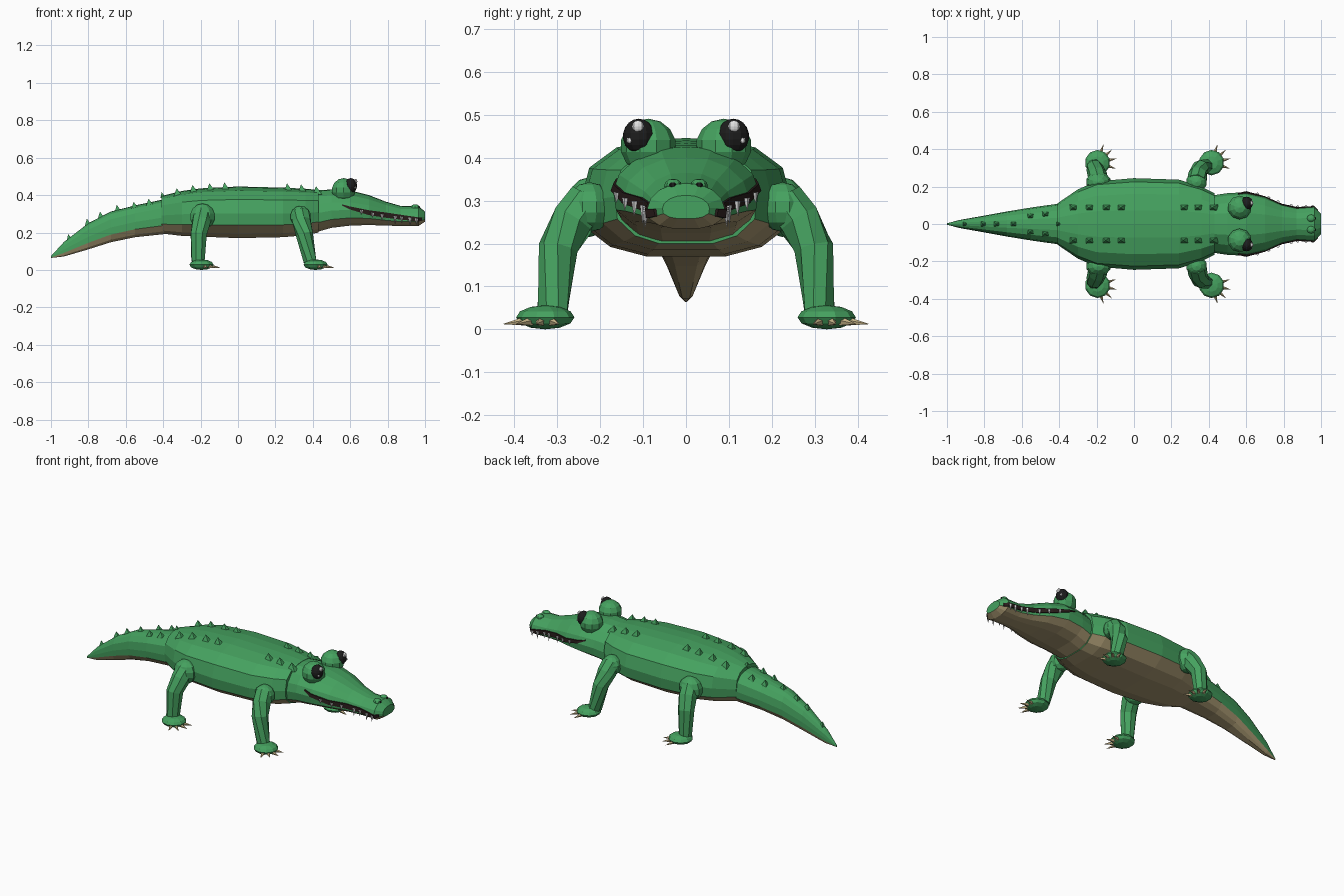
import bpy, bmesh, math
from mathutils import Vector, Matrix

if "Cube" in bpy.data.objects:
    bpy.data.objects.remove(bpy.data.objects["Cube"])


def material(name, rgb):
    m = bpy.data.materials.new(name)
    m.diffuse_color = (*rgb, 1)
    m.use_nodes = True
    m.node_tree.nodes["Principled BSDF"].inputs["Base Color"].default_value = m.diffuse_color
    return m


GREEN = material("green skin", (0.06, 0.36, 0.115))
TAN = material("tan belly", (0.40, 0.32, 0.17))
CLAW = material("claw", (0.62, 0.50, 0.27))
BLACK = material("black eye", (0.012, 0.012, 0.012))
WHITE = material("white", (0.75, 0.75, 0.75))
MOUTH = material("dark mouth", (0.022, 0.012, 0.011))


def finish(name, bm, *mats):
    bmesh.ops.recalc_face_normals(bm, faces=bm.faces)
    me = bpy.data.meshes.new(name)
    bm.to_mesh(me)
    bm.free()
    for m in mats:
        me.materials.append(m)
    ob = bpy.data.objects.new(name, me)
    bpy.context.collection.objects.link(ob)
    return ob


def skin(bm, loops):
    """Bridge vertex loops; returns the faces of each band position."""
    n = len(loops[0])
    out = []
    for a, b in zip(loops, loops[1:]):
        for j in range(n):
            k = (j + 1) % n
            out.append((j, bm.faces.new((a[j], a[k], b[k], b[j]))))
    bm.faces.new(loops[0])
    bm.faces.new(loops[-1])
    return out


def lerp(table, t):
    """Piecewise linear lookup; first column is the key."""
    table = sorted(table)
    t = min(max(t, table[0][0]), table[-1][0])
    for a, b in zip(table, table[1:]):
        if t <= b[0]:
            k = (t - a[0]) / ((b[0] - a[0]) or 1)
            return [p + (q - p) * k for p, q in zip(a[1:], b[1:])]


# Half cross-sections: (width fraction, height fraction), top to bottom
BODY_SEC = [(0, 1), (.3, .985), (.66, .92), (.92, .75), (1, .48), (.97, .25), (.72, .08), (.38, 0)]
HEAD_SEC = [(0, 1), (.35, .98), (.68, .86), (.92, .66), (1, .45), (.96, .22), (.7, .07), (.35, 0)]
# Rings: x, half width, bottom, top
TAIL = [(-1, .004, .064, .074), (-.93, .022, .072, .15), (-.8, .045, .11, .25), (-.68, .067, .148, .312),
        (-.55, .088, .175, .345), (-.36, .115, .195, .385)]
BODY = [(-.41, .11, .195, .395), (-.3, .185, .182, .422), (-.2, .228, .178, .436), (0, .245, .17, .446),
        (.24, .237, .175, .44), (.36, .2, .185, .434), (.43, .165, .2, .428)]
HEAD = [(.40, .15, .197, .424), (.5, .165, .225, .43), (.6, .17, .237, .425), (.7, .145, .24, .40),
        (.79, .105, .237, .365), (.87, .087, .235, .342), (.965, .09, .235, .34), (1, .055, .258, .312)]


def loft(name, rings, sec):
    bm = bmesh.new()
    loop = sec + [(-y, z) for y, z in sec[:0:-1]]
    loops = [[bm.verts.new((x, w * y, b + (t - b) * z)) for y, z in loop] for x, w, b, t in rings]
    n = len(loop)
    for j, f in skin(bm, loops):
        f.material_index = int(5 <= j < n - 5)      # lower bands are belly
    return finish(name, bm, GREEN, TAN)


loft("tail", TAIL, BODY_SEC)
loft("body", BODY, BODY_SEC)
loft("head", HEAD, HEAD_SEC)


def ball(name, loc, scale, mat, seg=10, rings=7):
    bm = bmesh.new()
    bmesh.ops.create_uvsphere(bm, u_segments=seg, v_segments=rings, radius=1,
                              matrix=Matrix.LocRotScale(Vector(loc), None, Vector(scale)))
    return finish(name, bm, mat)


def cone(name, base, tip, r, mat, seg=5):
    base, tip = Vector(base), Vector(tip)
    d = tip - base
    bm = bmesh.new()
    bmesh.ops.create_cone(bm, segments=seg, radius1=r, radius2=0, depth=d.length, cap_ends=True,
                          matrix=Matrix.LocRotScale((base + tip) / 2, d.to_track_quat('Z', 'Y'), None))
    return finish(name, bm, mat)


def limb(name, pts, radii, seg=8):
    pts = [Vector(p) for p in pts]
    bm = bmesh.new()
    loops = []
    for i, (p, r) in enumerate(zip(pts, radii)):
        q = (pts[min(i + 1, len(pts) - 1)] - pts[max(i - 1, 0)]).to_track_quat('Z', 'Y')
        loops.append([bm.verts.new(p + q @ Vector((r * math.cos(a), r * math.sin(a), 0)))
                      for a in (2 * math.pi * k / seg for k in range(seg))])
    skin(bm, loops)
    return finish(name, bm, GREEN)


def spike(x, y, size=1.0):
    rings = TAIL if x < -.41 else BODY
    w, b, t = lerp(rings, x)
    z = b + (t - b) * lerp(BODY_SEC[:5], abs(y) / w)[0]
    bm = bmesh.new()
    l, h = .024 * size, .018 * size
    base = [bm.verts.new((x + i * l, y + j * h, z - .012)) for i, j in ((-1, -1), (1, -1), (1, 1), (-1, 1))]
    tip = bm.verts.new((x - .008, y, z + .032 * size))
    bm.faces.new(base)
    for k in range(4):
        bm.faces.new((base[k], base[(k + 1) % 4], tip))
    finish("back_spike", bm, GREEN)


def head_side(x, z):
    w, b, t = lerp(HEAD, x)
    return w * lerp([(f, y) for y, f in HEAD_SEC], (z - b) / (t - b))[0]


# Back and tail spikes
for x, s in ((-.9, .6), (-.8, .75), (-.73, .8), (-.64, .8), (-.4, .6)):
    spike(x, 0, s)
for s in (1, -1):
    for x in (-.32, -.235, -.145, -.065, .27, .345, .425):
        spike(x, .087 * s)
    spike(-.55, .042 * s, .85)
    spike(-.47, .052 * s, .9)

MOUTH_LINE = [(.555, .348, .003), (.6, .331, .008), (.7, .306, .013), (.79, .293, .014),
              (.87, .282, .013), (.965, .27, .011), (.985, .272, .008)]

for s, side in ((1, "left"), (-1, "right")):
    # Eye: lid bulge, dark ball, highlights
    ball(side + "_eye_bulge", (.565, .088 * s, .427), (.066, .065, .064), GREEN)
    ball(side + "_eye", (.603, .110 * s, .45), (.033, .037, .041), BLACK, 12, 9)
    ball(side + "_eye_shine", (.629, .112 * s, .473), (.009, .014, .014), WHITE, 8, 6)
    ball(side + "_eye_glint", (.627, .132 * s, .440), (.006, .007, .007), WHITE, 6, 5)
    # Nostril
    ball(side + "_nostril_bump", (.947, .03 * s, .334), (.024, .021, .017), GREEN, 8, 6)
    ball(side + "_nostril", (.966, .031 * s, .336), (.007, .009, .007), BLACK, 6, 5)
    # Mouth strip following the head side
    bm = bmesh.new()
    loops = []
    for x, z, h in MOUTH_LINE:
        loops.append([bm.verts.new((x, s * (head_side(x, zz) + o), zz))
                      for zz, o in ((z - h, -.003), (z - h, .006), (z + h, .006), (z + h, -.003))])
    skin(bm, loops)
    finish(side + "_mouth", bm, MOUTH)
    # Teeth
    for x, l in ((.66, .022), (.72, .026), (.77, .034), (.84, .042), (.875, .03), (.92, .04), (.955, .03)):
        z = lerp(MOUTH_LINE, x)[0]
        y = head_side(x, z) + .005
        cone(side + "_tooth", (x, y * s, z + .003), (x, (y + .003) * s, z - l), .009, WHITE)

    # Legs, feet and claws
    for part, sx, kx, ax, fx, r in (("front", .335, .355, .385, .415, .058), ("back", -.19, -.21, -.214, -.195, .07)):
        name = side + "_" + part
        ball(name + "_shoulder", (sx, .225 * s, .285), (r, .055, r), GREEN)
        limb(name + "_leg", [(sx, .225 * s, .30), (sx + .3 * (kx - sx), .262 * s, .255),
                             (kx, .298 * s, .19), (ax, .311 * s, .045)], [.052, .052, .046, .037])
        ball(name + "_foot", (fx, .328 * s, .028), (.068, .068, .028), GREEN, 10, 6)
        for a in (72, 42, 12, -18):
            d = Vector((math.cos(math.radians(a)), s * math.sin(math.radians(a)), 0))
            c = Vector((fx, .328 * s, .018))
            cone(name + "_claw", c + d * .052, c + d * .105 - Vector((0, 0, .006)), .011, CLAW)
